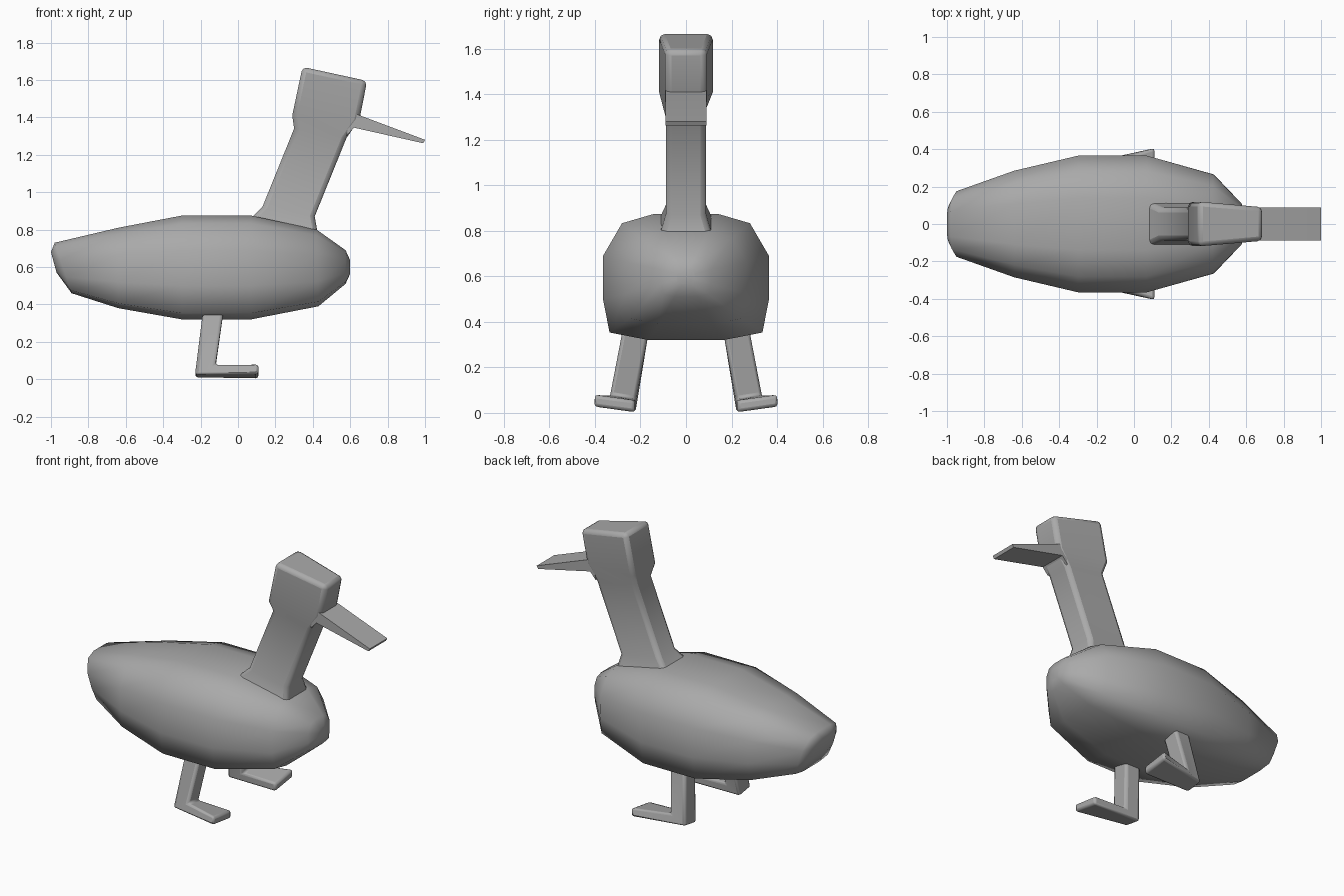
import bpy, bmesh, math

if "Cube" in bpy.data.objects:
    bpy.data.objects.remove(bpy.data.objects["Cube"])

COLOUR = (0.4, 0.4, 0.4, 1)
grey = bpy.data.materials.new("plain grey")
grey.use_nodes = True
grey.diffuse_color = COLOUR
grey.node_tree.nodes["Principled BSDF"].inputs["Base Color"].default_value = COLOUR


def loft(name, rings, bevel=0, angle=60):
    """Skin equal-sized rings of points and cap both ends."""
    bm = bmesh.new()
    rows = [[bm.verts.new(p) for p in ring] for ring in rings]
    n = len(rows[0])
    for a, b in zip(rows, rows[1:]):
        for i in range(n):
            j = (i + 1) % n
            bm.faces.new((a[i], a[j], b[j], b[i]))
    bm.faces.new(rows[0][::-1])
    bm.faces.new(rows[-1])
    bmesh.ops.recalc_face_normals(bm, faces=bm.faces[:])
    mesh = bpy.data.meshes.new(name)
    bm.to_mesh(mesh)
    bm.free()
    mesh.materials.append(grey)
    obj = bpy.data.objects.new(name, mesh)
    bpy.context.collection.objects.link(obj)
    if bevel:
        mod = obj.modifiers.new("rounded edges", "BEVEL")
        mod.width, mod.segments = bevel, 2
        mod.limit_method, mod.angle_limit = "ANGLE", math.radians(40)
    bpy.ops.object.select_all(action="DESELECT")
    obj.select_set(True)
    bpy.context.view_layer.objects.active = obj
    bpy.ops.object.shade_smooth_by_angle(angle=math.radians(angle))
    return obj


# Body: one rounded outline, scaled along the length
half = [(0.38, 1), (0.77, 0.85), (1, 0.33), (1, -0.35), (0.92, -0.88), (0.45, -1)]
outline = half + [(-y, z) for y, z in reversed(half)]
# top x, top z, bottom x, bottom z, half width
stations = [
    (-1.0, 0.68, -0.97, 0.57, 0.10),
    (-0.98, 0.73, -0.89, 0.46, 0.175),
    (-0.64, 0.81, -0.64, 0.38, 0.285),
    (-0.30, 0.875, -0.30, 0.32, 0.365),
    (0.07, 0.875, 0.07, 0.32, 0.365),
    (0.42, 0.80, 0.43, 0.39, 0.265),
    (0.575, 0.69, 0.575, 0.51, 0.11),
    (0.60, 0.635, 0.60, 0.565, 0.04),
]


def body_ring(xt, zt, xb, zb, w):
    ring = []
    for y, z in outline:
        t = (z + 1) / 2
        ring.append((xb + (xt - xb) * t, y * w, zb + (zt - zb) * t))
    return ring


loft("body", [body_ring(*s) for s in stations], angle=80)


# Neck, head and beak: four-sided rings with a back and a front edge
def box_ring(back, front, wb, wf):
    return [(back[0], -wb, back[1]), (back[0], wb, back[1]),
            (front[0], wf, front[1]), (front[0], -wf, front[1])]


loft("neck_and_head", [
    box_ring((0.04, 0.83), (0.43, 0.76), 0.13, 0.12),
    box_ring((0.13, 0.92), (0.41, 0.87), 0.088, 0.088),
    box_ring((0.30, 1.34), (0.58, 1.29), 0.088, 0.088),
    box_ring((0.29, 1.41), (0.65, 1.39), 0.12, 0.09),
    box_ring((0.345, 1.67), (0.69, 1.595), 0.12, 0.09),
], bevel=0.025)

loft("beak", [
    box_ring((0.58, 1.30), (0.60, 1.425), 0.089, 0.089),
    box_ring((0.62, 1.345), (0.64, 1.415), 0.089, 0.089),
    box_ring((0.99, 1.262), (1.0, 1.28), 0.089, 0.089),
], angle=20)

# Legs: each runs down to a mitred heel, then out along the foot
# back/under edge, front/upper edge, inner y, outer y, outward tilt
leg_path = [
    ((-0.185, 0.38), (-0.075, 0.38), 0.16, 0.275, 0),
    ((-0.23, 0.008), (-0.12, 0.06), 0.22, 0.335, 0.018),
    ((0.11, 0.003), (0.11, 0.055), 0.225, 0.405, 0.025),
]
for side, s in (("left", 1), ("right", -1)):
    rings = []
    for (xb, zb), (xf, zf), yi, yo, tilt in leg_path:
        rings.append([(xb, s * yi, zb), (xb, s * yo, zb + tilt),
                      (xf, s * yo, zf + tilt), (xf, s * yi, zf)])
    # the model faces +x here; sides are named by +y and -y
    loft(("far" if s > 0 else "near") + "_leg", rings, bevel=0.015)
